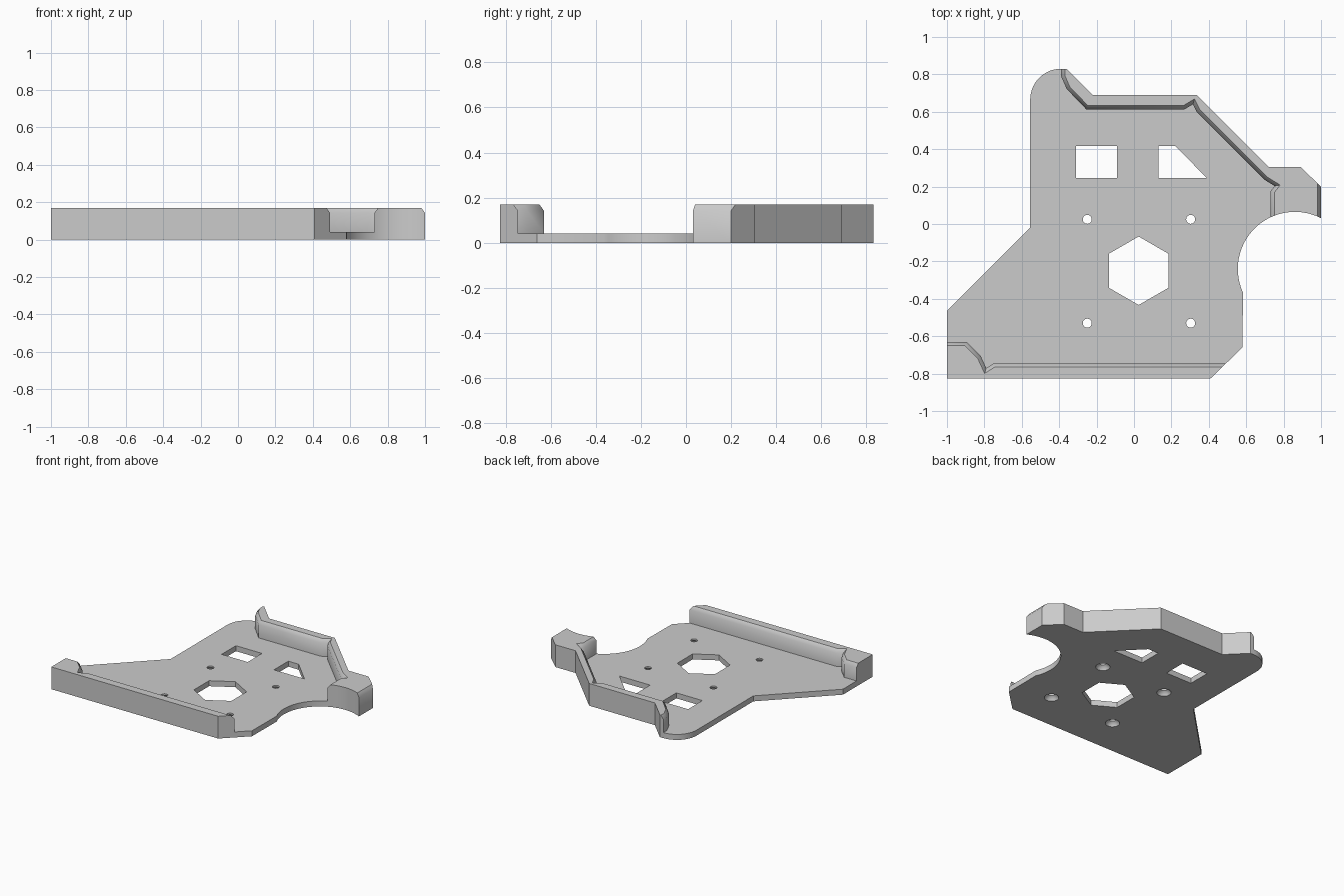
import bpy, bmesh
from math import sin, cos, pi, radians
from mathutils import Vector

if "Cube" in bpy.data.objects:
    bpy.data.objects.remove(bpy.data.objects["Cube"])

FLOOR, RIM, BEVEL_Z, FLARE = 0.042, 0.17, 0.143, 0.02


def arc(cx, cy, r, start, end, steps):
    angles = [radians(start + (end - start) * i / steps) for i in range(steps + 1)]
    return [(cx + r * cos(a), cy + r * sin(a)) for a in angles]


def at(points, z):
    return [(x, y, z) for x, y in points]


def loft(name, rings):
    """Closed solid through matching rings of 3D points."""
    bm = bmesh.new()
    loops = [[bm.verts.new(p) for p in ring] for ring in rings]
    n = len(loops[0])
    for low, high in zip(loops, loops[1:]):
        for i in range(n):
            j = (i + 1) % n
            bm.faces.new((low[i], low[j], high[j], high[i]))
    bm.faces.new(loops[0][::-1])
    bm.faces.new(loops[-1])
    bmesh.ops.recalc_face_normals(bm, faces=bm.faces)
    mesh = bpy.data.meshes.new(name)
    bm.to_mesh(mesh)
    bm.free()
    obj = bpy.data.objects.new(name, mesh)
    bpy.context.collection.objects.link(obj)
    return obj


def grow(points, d):
    """Offset a counter-clockwise polygon outward with mitred corners."""
    result = []
    for i, p in enumerate(points):
        a, b, c = Vector(points[i - 1]), Vector(p), Vector(points[(i + 1) % len(points)])
        e1, e2 = (b - a).normalized(), (c - b).normalized()
        n1, n2 = Vector((e1.y, -e1.x)), Vector((e2.y, -e2.x))
        result.append(tuple(b + (n1 + n2) * d / max(1 + n1.dot(n2), 0.6)))
    return result


# Full-height body outline with the round rear lobe and the concave side scoop
outline = [(-1, -0.825), (0.41, -0.825), (0.58, -0.66)]
outline += arc(0.86, -0.24, 0.305, 204.5, 62.7, 28)
outline += [(1, 0.2), (0.89, 0.305), (0.72, 0.305), (0.335, 0.69),
            (-0.22, 0.69), (-0.36, 0.83)]
outline += arc(-0.39, 0.665, 0.165, 90, 180, 14)
outline += [(-0.555, -0.02), (-1, -0.465)]
body = loft("tray_with_rims", [at(outline, 0), at(outline, RIM)])

# Recess between the rims, flared at the top for the bevelled inner edge
pocket = [(-1.1, -0.63), (-0.895, -0.63), (-0.82, -0.705), (-0.79, -0.77),
          (-0.75, -0.745), (0.73, -0.745), (0.73, 0.175), (0.752, 0.203),
          (0.70, 0.235), (0.335, 0.60), (0.315, 0.64), (0.27, 0.613),
          (-0.255, 0.613), (-0.36, 0.722), (-0.39, 0.79), (-0.39, 0.95), (-1.1, 0.95)]
slope = FLARE / (RIM - BEVEL_Z)
cutters = [loft("pocket_cutter", [
    at(pocket, FLOOR), at(pocket, BEVEL_Z),
    at(grow(pocket, slope * (RIM + 0.01 - BEVEL_Z)), RIM + 0.01)])]

# Bevel along the outer edge of the side tab
wedge = [(1, BEVEL_Z), (1.05, BEVEL_Z), (1.05, RIM + 0.027), (1 - 2 * FLARE, RIM + 0.027)]
cutters.append(loft("tab_bevel_cutter", [[(x, y, z) for x, z in wedge] for y in (-0.1, 0.4)]))

# Windows through the floor
windows = {
    "square": [(-0.31, 0.245), (-0.09, 0.245), (-0.09, 0.418), (-0.31, 0.418)],
    "clipped": [(0.132, 0.245), (0.39, 0.245), (0.22, 0.418), (0.132, 0.418)],
    "hexagon": arc(0.025, -0.25, 0.183, 30, 330, 5),
}
for label, points in windows.items():
    cutters.append(loft(label + "_cutter", [at(points, -0.1), at(points, 0.1)]))

# Screw holes, countersunk from below
for x in (-0.25, 0.303):
    for y in (0.025, -0.53):
        profile = [(0.05, -0.02), (0.05, 0), (0.044, 0.016), (0.024, 0.03), (0.024, 0.1)]
        rings = [at(arc(x, y, r, 0, 345, 23), z) for r, z in profile]
        cutters.append(loft("screw_hole_cutter", rings))

# Cut everything, then discard the cutters
bpy.context.view_layer.objects.active = body
body.select_set(True)
for cutter in cutters:
    cutter.hide_render = True
    mod = body.modifiers.new("cut", "BOOLEAN")
    mod.operation, mod.solver, mod.object = "DIFFERENCE", "EXACT", cutter
    bpy.ops.object.modifier_apply(modifier=mod.name)
    bpy.data.objects.remove(cutter)

# Single grey finish
grey = bpy.data.materials.new("plain_grey")
grey.use_nodes = True
colour = (0.6, 0.6, 0.6, 1)
grey.diffuse_color = colour
grey.node_tree.nodes["Principled BSDF"].inputs["Base Color"].default_value = colour
body.data.materials.clear()
body.data.materials.append(grey)
for face in body.data.polygons:
    face.material_index = 0
bpy.ops.object.shade_smooth_by_angle(angle=radians(40))
